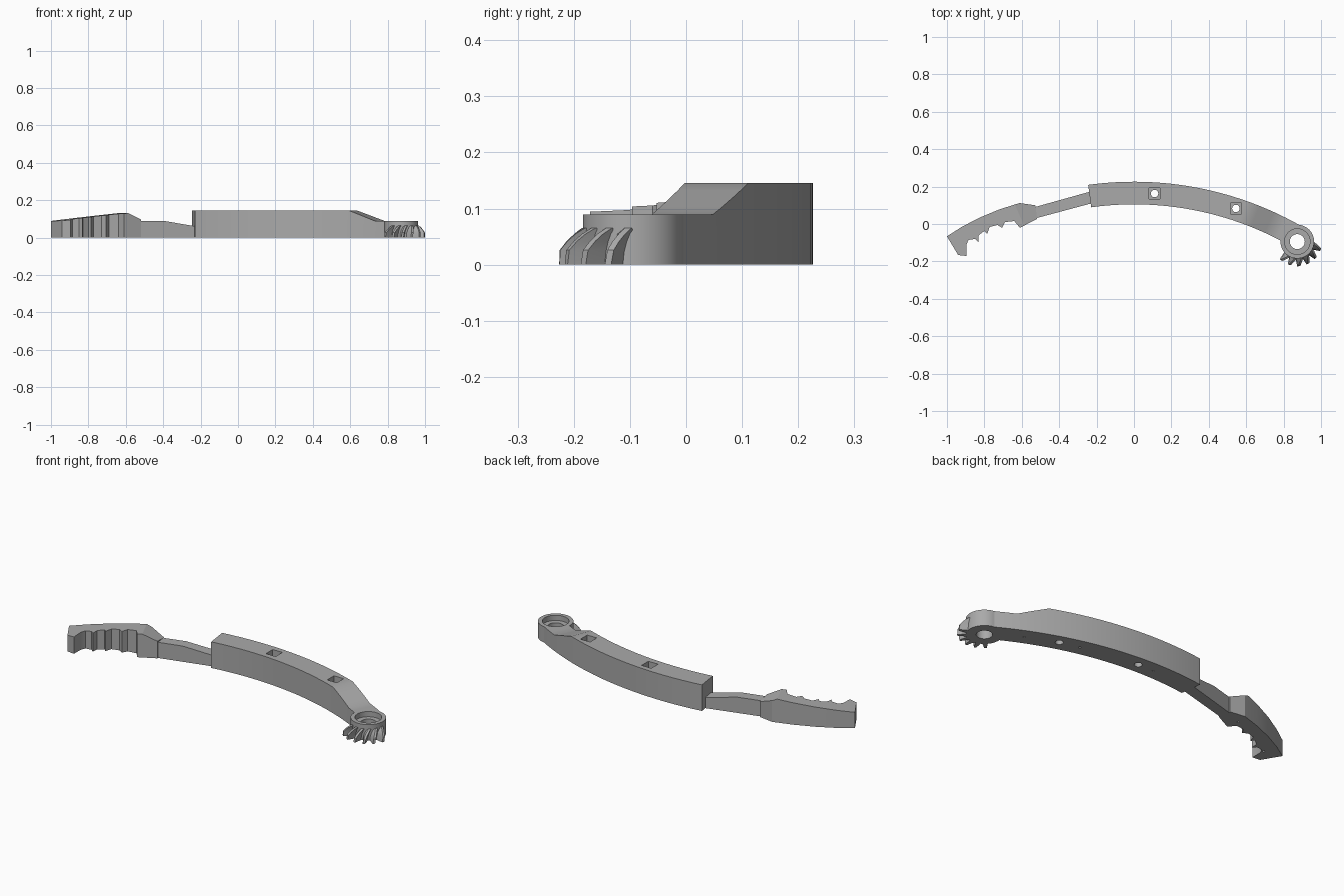
import bpy, bmesh
from math import sin, cos, radians, pi
from mathutils import Vector

if "Cube" in bpy.data.objects:
    bpy.data.objects.remove(bpy.data.objects["Cube"])

grey = bpy.data.materials.new("plain grey")
grey.use_nodes = True
GREY = (0.4, 0.4, 0.4, 1)
grey.diffuse_color = GREY
grey.node_tree.nodes["Principled BSDF"].inputs["Base Color"].default_value = GREY

ARC_Y, R_IN, R_OUT = -1.58, 1.685, 1.806
HUB = Vector((0.873, -0.094, 0))
HUB_TOP, ARM_TOP = 0.089, 0.146


def finish(name, bm):
    bmesh.ops.recalc_face_normals(bm, faces=bm.faces)
    mesh = bpy.data.meshes.new(name)
    bm.to_mesh(mesh)
    bm.free()
    ob = bpy.data.objects.new(name, mesh)
    bpy.context.collection.objects.link(ob)
    mesh.materials.append(grey)
    return ob


def loft(bm, rings):
    """Skin equal sized rings of points and cap both ends."""
    rows = [[bm.verts.new(p) for p in ring] for ring in rings]
    n = len(rows[0])
    for a, b in zip(rows, rows[1:]):
        for i in range(n):
            j = (i + 1) % n
            bm.faces.new((a[i], a[j], b[j], b[i]))
    bm.faces.new(rows[0])
    bm.faces.new(rows[-1][::-1])


def prism(name, outline, z0, z1, roof=()):
    """Extrude an outline upward, then trim it with (point, normal) planes."""
    bm = bmesh.new()
    loft(bm, [[(x, y, z) for x, y in outline] for z in (z0, z1)])
    for point, normal in roof:
        cut = bmesh.ops.bisect_plane(bm, geom=bm.verts[:] + bm.edges[:] + bm.faces[:],
                                     plane_co=point, plane_no=normal, clear_outer=True)
        rim = [e for e in cut["geom_cut"] if isinstance(e, bmesh.types.BMEdge)]
        bmesh.ops.contextual_create(bm, geom=rim)
    return finish(name, bm)


def disc(name, centre, radius, z0, z1, sides=48):
    return prism(name, [(centre[0] + radius * cos(2 * pi * i / sides),
                         centre[1] + radius * sin(2 * pi * i / sides))
                        for i in range(sides)], z0, z1)


def slope(direction, a, za, b, zb):
    """Roof plane through height za at distance a and zb at b along a direction."""
    d = Vector((cos(radians(direction)), sin(radians(direction)), 0))
    along = d * (b - a) + Vector((0, 0, zb - za))
    normal = Vector((0, 0, 1)) - d * (zb - za) / (b - a)
    return d * a + Vector((0, 0, za)), normal


def boolean(target, tool, operation):
    tool.hide_render = True
    mod = target.modifiers.new("cut", "BOOLEAN")
    mod.operation, mod.object, mod.solver = operation, tool, "EXACT"
    bpy.context.view_layer.objects.active = target
    bpy.ops.object.modifier_apply(modifier=mod.name)
    bpy.data.objects.remove(tool)


def on_arc(angle, radius):
    a = radians(angle)
    return radius * sin(a), ARC_Y + radius * cos(a)


# Curved arm, full height and then ramping down to the hub
START, RAMP_A, RAMP_B, END = -7.8, 20.5, 25.7, 30.4
angles = [START + (RAMP_A - START) * i / 24 for i in range(25)]
angles += [RAMP_A + (RAMP_B - RAMP_A) * i / 4 for i in range(1, 5)]
angles += [RAMP_B + (END - RAMP_B) * i / 4 for i in range(1, 5)]
rings = []
for a in angles:
    t = min(max((a - RAMP_A) / (RAMP_B - RAMP_A), 0), 1)
    top = ARM_TOP + (HUB_TOP - ARM_TOP) * t
    (xi, yi), (xo, yo) = on_arc(a, R_IN), on_arc(a, R_OUT)
    rings.append([(xi, yi, 0), (xo, yo, 0), (xo, yo, top), (xi, yi, top)])
bm = bmesh.new()
loft(bm, rings)
arm = finish("curved_arm", bm)

# Round hub with a stepped bore
boolean(arm, disc("hub", HUB, 0.09, 0, HUB_TOP, 64), "UNION")
boolean(arm, disc("bore", HUB, 0.04, -0.1, 0.2), "DIFFERENCE")
boolean(arm, disc("counterbore", HUB, 0.068, 0.06, 0.2), "DIFFERENCE")

# Square nut pockets over round bolt holes
for x, y in ((0.11, 0.163), (0.545, 0.083)):
    h = 0.03
    square = [(x - h, y - h), (x + h, y - h), (x + h, y + h), (x - h, y + h)]
    boolean(arm, prism("pocket", square, 0.06, 0.2), "DIFFERENCE")
    boolean(arm, disc("bolt_hole", (x, y), 0.02, -0.1, 0.1, 24), "DIFFERENCE")

# Small pin holes in the underside
for a in (0.5, 14.5, 24):
    boolean(arm, disc("pin_hole", on_arc(a, 1.745), 0.006, -0.02, 0.02, 12), "DIFFERENCE")

# Slanted gear teeth around the front of the hub
bm = bmesh.new()
for k in range(6):
    base = -20 - 22.5 * k
    rings = []
    for z, tip, twist in ((0, 0.132, 0), (0.026, 0.131, 2), (0.042, 0.119, 5),
                          (0.055, 0.106, 9), (0.065, 0.092, 14)):
        c, s = cos(radians(base + twist)), sin(radians(base + twist))
        rings.append([HUB + Vector((r * c - w * s, r * s + w * c, z))
                      for r, w in ((0.08, -0.014), (tip, -0.006),
                                   (tip, 0.006), (0.08, 0.014))])
    loft(bm, rings)
teeth = finish("gear_teeth", bm)

# Straight link between the arm and the claw
link = prism("link", [(-0.21, 0.115), (-0.21, 0.18), (-0.55, 0.085), (-0.55, 0.024)],
             0, 0.2, [((0, 0, 0.088), (0, 0, 1)), slope(15, -0.36, 0.088, -0.2, 0.062)])

# Toothed claw with a ridged top
claw = prism("claw", [
    (-0.527, 0.1), (-0.612, 0.112), (-0.72, 0.078), (-0.826, 0.034), (-0.92, -0.015),
    (-1, -0.066), (-0.94, -0.166), (-0.896, -0.171), (-0.896, -0.112), (-0.885, -0.085),
    (-0.85, -0.08), (-0.832, -0.096), (-0.83, -0.06), (-0.8, -0.037), (-0.785, -0.053),
    (-0.772, -0.016), (-0.73, -0.005), (-0.705, -0.021), (-0.69, 0.01), (-0.64, 0.016),
    (-0.61, -0.02), (-0.518, 0.027)],
    0, 0.2, [slope(24, -0.93, 0.09, -0.54, 0.131), slope(24, -0.54, 0.131, -0.445, 0.088)])
for point in ((-0.9, -0.09), (-0.62, 0.05)):
    boolean(claw, disc("pin_hole", point, 0.006, -0.02, 0.02, 12), "DIFFERENCE")

# Smooth the round walls, keep the edges crisp
for ob in (arm, teeth, link, claw):
    bpy.ops.object.select_all(action="DESELECT")
    ob.select_set(True)
    bpy.context.view_layer.objects.active = ob
    bpy.ops.object.shade_smooth_by_angle(angle=radians(25))
